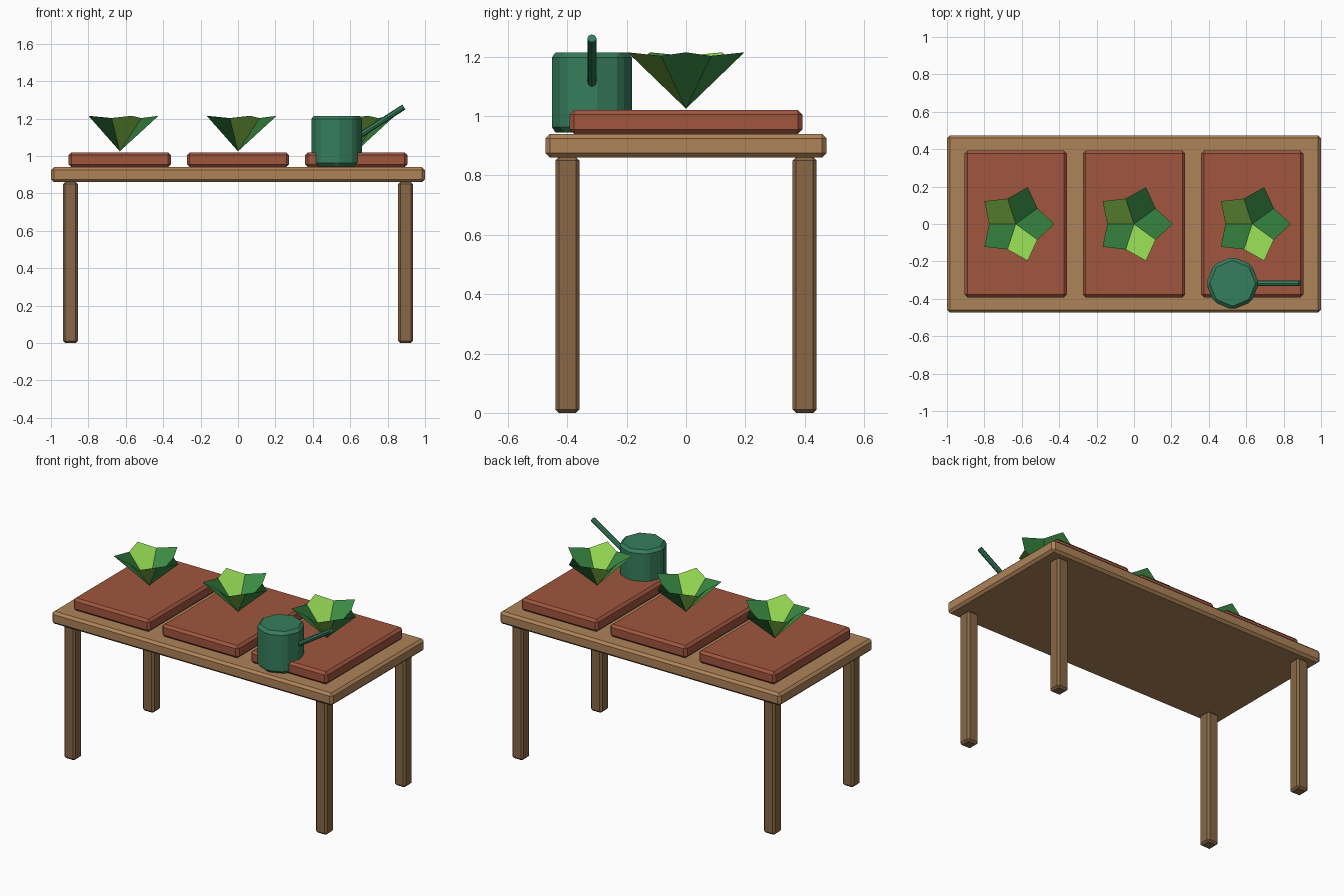
import bpy, bmesh, math
from mathutils import Vector

if "Cube" in bpy.data.objects:
    bpy.data.objects.remove(bpy.data.objects["Cube"])


def material(name, srgb):
    lin = [((c / 255 + 0.055) / 1.055) ** 2.4 for c in srgb]
    m = bpy.data.materials.new(name)
    m.diffuse_color = (*lin, 1)
    m.use_nodes = True
    m.node_tree.nodes["Principled BSDF"].inputs["Base Color"].default_value = m.diffuse_color
    return m


TOP_WOOD = material("light wood", (174, 131, 88))
LEG_WOOD = material("dark wood", (136, 103, 70))
CLAY = material("clay", (160, 86, 63))
CAN = material("can green", (54, 126, 92))
GREEN = material("leaf green", (60, 143, 70))
LIME = material("leaf lime", (142, 208, 80))


def finish(name, bm, mats, bevel=0.0):
    me = bpy.data.meshes.new(name)
    bm.to_mesh(me)
    bm.free()
    for m in mats:
        me.materials.append(m)
    ob = bpy.data.objects.new(name, me)
    bpy.context.collection.objects.link(ob)
    if bevel:
        mod = ob.modifiers.new("bevel", "BEVEL")
        mod.width = bevel
        mod.segments = 1
        mod.limit_method = "ANGLE"
        mod.angle_limit = math.radians(30)
    return ob


def box(name, center, size, mat, bevel=0.015):
    bm = bmesh.new()
    bmesh.ops.create_cube(bm, size=1)
    for v in bm.verts:
        v.co = Vector(v.co[i] * size[i] for i in range(3))
    ob = finish(name, bm, [mat], bevel)
    ob.location = center
    return ob


def cylinder(name, center, radius, depth, mat, bevel=0.0, tilt=0.0):
    bm = bmesh.new()
    bmesh.ops.create_cone(bm, cap_ends=True, segments=8, radius1=radius,
                          radius2=radius, depth=depth)
    ob = finish(name, bm, [mat], bevel)
    ob.location = center
    ob.rotation_euler.y = tilt
    return ob


def plant(name, x):
    # Five folded petals meeting at a point, rim nearly level
    bm = bmesh.new()

    def ring(radius, z, offset):
        return [bm.verts.new((radius * math.cos(a), radius * math.sin(a), z))
                for a in (math.tau * (i + offset) / 5 for i in range(5))]

    base = bm.verts.new((0, 0, 0))
    tips = ring(0.207, 0.19, 0)
    notches = ring(0.143, 0.178, 0.5)
    for i in range(5):
        f = bm.faces.new((base, notches[i - 1], tips[i], notches[i]))
        f.material_index = 1 if i in (2, 4) else 0
    ob = finish(name, bm, [GREEN, LIME])
    ob.location = (x, 0, 1.025)


# Table
box("table_top", (0, 0, 0.9), (2, 0.948, 0.08), TOP_WOOD)
for sx, side in ((-1, "left"), (1, "right")):
    for sy, end in ((-1, "front"), (1, "back")):
        box(f"{end}_{side}_leg", (sx * 0.896, sy * 0.4, 0.431),
            (0.08, 0.081, 0.862), LEG_WOOD, 0.012)

# Trays with plants
for i, x in enumerate((-0.632, 0, 0.632), 1):
    box(f"tray_{i}", (x, 0, 0.98), (0.546, 0.784, 0.08), CLAY)
    plant(f"plant_{i}", x)

# Watering can
cylinder("can_body", (0.527, -0.317, 1.08), 0.142, 0.27, CAN, 0.018)
tilt = 1.0
end = Vector((0.887, -0.317, 1.262))
axis = Vector((math.sin(tilt), 0, math.cos(tilt)))
cylinder("can_spout", end - axis * 0.16, 0.0155, 0.32, CAN, 0.0, tilt)
